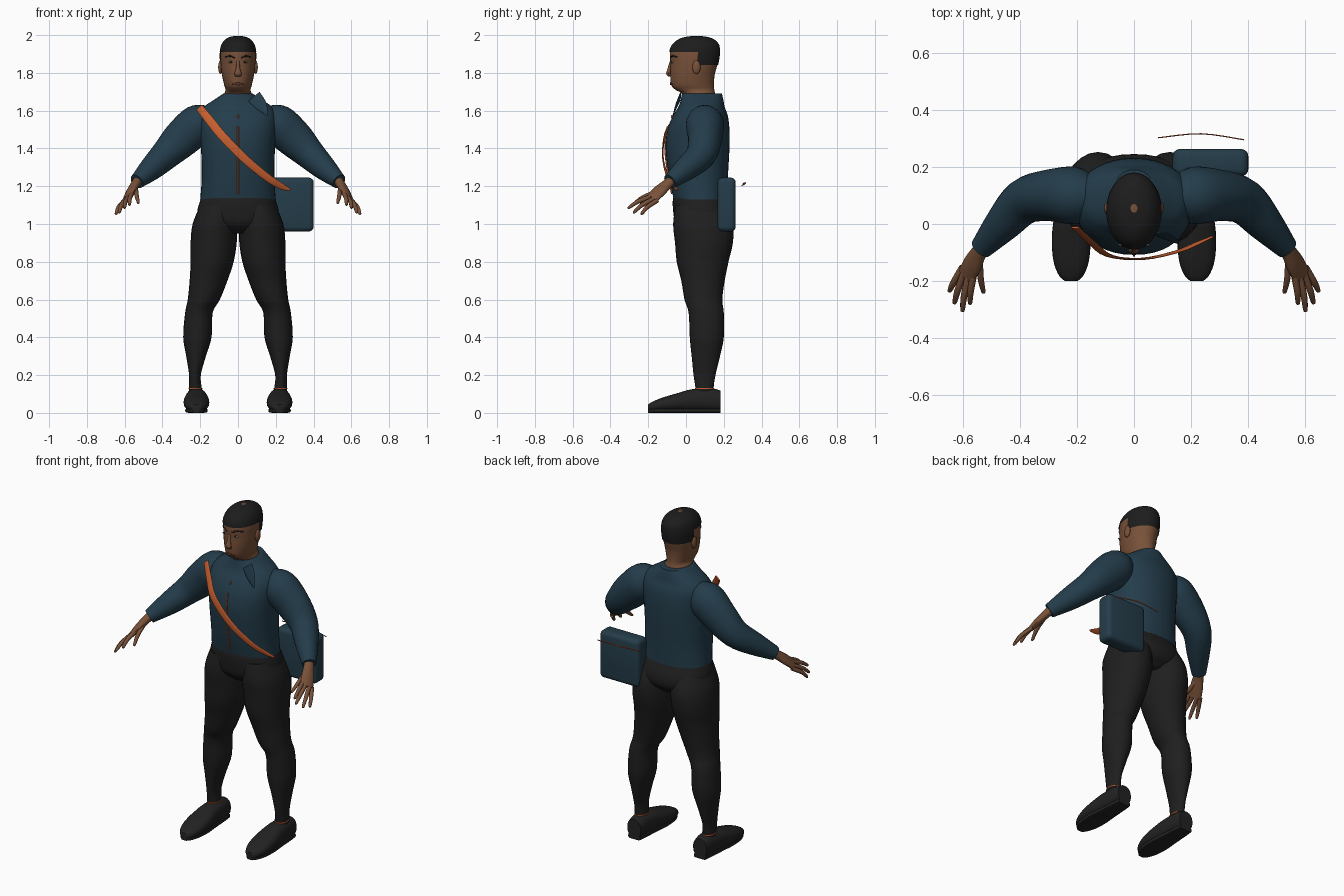
import bpy, bmesh, math
from mathutils import Vector


def colour(name, rgb):
    m = bpy.data.materials.new(name)
    m.diffuse_color = (*rgb, 1)
    return m


SKIN = colour("brown skin", (0.19, 0.083, 0.041))
LIPS = colour("dark lips", (0.10, 0.035, 0.022))
HAIR = colour("black hair", (0.012, 0.012, 0.012))
SHIRT = colour("deep teal cloth", (0.017, 0.046, 0.07))
BAG = colour("teal bag", (0.018, 0.046, 0.068))
PANTS = colour("charcoal cloth", (0.0135, 0.0135, 0.0135))
SHOE = colour("dark leather", (0.016, 0.016, 0.016))
ORANGE = colour("orange trim", (0.55, 0.11, 0.028))
WHITE = colour("eye white", (0.4, 0.32, 0.27))


def smooth_rows(rows, sub):
    """Catmull-Rom interpolation of (x, y, z, rx, ry) rows."""
    out = []
    for i in range(len(rows) - 1):
        p = [Vector(rows[max(0, min(len(rows) - 1, i + k))]) for k in (-1, 0, 1, 2)]
        for j in range(sub):
            t = j / sub
            out.append(0.5 * (2 * p[1] + (p[2] - p[0]) * t
                       + (2 * p[0] - 5 * p[1] + 4 * p[2] - p[3]) * t * t
                       + (3 * p[1] - p[0] - 3 * p[2] + p[3]) * t ** 3))
    return out + [Vector(rows[-1])]


def finish(name, bm, mat, angle=40):
    bmesh.ops.recalc_face_normals(bm, faces=bm.faces[:])
    me = bpy.data.meshes.new(name)
    bm.to_mesh(me)
    bm.free()
    me.materials.append(mat)
    ob = bpy.data.objects.new(name, me)
    bpy.context.collection.objects.link(ob)
    bpy.ops.object.select_all(action='DESELECT')
    ob.select_set(True)
    bpy.context.view_layer.objects.active = ob
    bpy.ops.object.shade_smooth_by_angle(angle=math.radians(angle))
    return ob


def loft(name, rows, mat, n=24, sub=4, axis=None, side=(1, 0, 0), power=1.0, s=1, keep=None):
    """Skin of elliptical rings along a path; s=-1 mirrors, keep filters faces."""
    bm = bmesh.new()
    rows = smooth_rows(rows, sub)
    pts = [Vector(r[:3]) for r in rows]
    rings = []
    for i, r in enumerate(rows):
        t = Vector(axis) if axis else (pts[min(i + 1, len(pts) - 1)] - pts[max(i - 1, 0)]).normalized()
        u = Vector(side)
        u = (u - t * u.dot(t)).normalized()
        v = t.cross(u)
        ring = []
        for k in range(n):
            a = 2 * math.pi * k / n
            c, d = math.cos(a), math.sin(a)
            c = math.copysign(abs(c) ** power, c)
            d = math.copysign(abs(d) ** power, d)
            q = pts[i] + u * c * r[3] + v * d * r[4]
            ring.append(bm.verts.new((q.x * s, q.y, q.z)))
        rings.append(ring)
    for a, b in zip(rings, rings[1:]):
        for k in range(n):
            bm.faces.new((a[k], a[(k + 1) % n], b[(k + 1) % n], b[k]))
    bm.faces.new(rings[0])
    bm.faces.new(rings[-1])
    if keep:
        gone = [f for f in bm.faces if not keep(f.calc_center_median())]
        bmesh.ops.delete(bm, geom=gone, context='FACES')
    return finish(name, bm, mat)


def ball(name, pos, size, mat, s=1):
    bm = bmesh.new()
    bmesh.ops.create_uvsphere(bm, u_segments=14, v_segments=9, radius=1)
    for v in bm.verts:
        v.co = Vector(((pos[0] + v.co.x * size[0]) * s, pos[1] + v.co.y * size[1], pos[2] + v.co.z * size[2]))
    return finish(name, bm, mat, 80)


Z, Y = (0, 0, 1), (0, -1, 0)

# Head and neck: z, front y, back y, half width
profile = [(1.60, -.01, .17, .085), (1.685, -.02, .155, .073), (1.71, -.055, .15, .066),
           (1.735, -.078, .148, .073), (1.79, -.083, .152, .085), (1.85, -.083, .168, .092),
           (1.91, -.085, .176, .093), (1.955, -.065, .168, .081), (1.985, -.02, .13, .052),
           (1.996, .04, .07, .012)]


def head_rows(g):
    return [(0, (f + b) / 2, z, w + g, (b - f) / 2 + g) for z, f, b, w in profile]


loft("head", head_rows(0), SKIN, n=32, axis=Z)
loft("hair", head_rows(.004), HAIR, n=48, sub=8, axis=Z,
     keep=lambda c: c.z > (1.84 if c.y > .065 else 1.91))


def face_y(x):
    return .042 - .126 * math.sqrt(1 - (x / .092) ** 2)


# Face
loft("nose", [(0, -.079, 1.865, .008, .006), (0, -.088, 1.825, .011, .009),
              (0, -.093, 1.795, .019, .012), (0, -.084, 1.78, .014, .008)], SKIN, n=12, axis=Z)
loft("mouth", [(x, face_y(x) + .002, 1.742 - abs(x) * .1, .004, .008 - abs(x) * .15)
               for x in (-.03, -.015, 0, .015, .03)], LIPS, n=8, side=Y)
for s in (-1, 1):
    loft("eyebrow", [(x, face_y(x), z, .004, .005)
                     for x, z in ((.016, 1.88), (.04, 1.89), (.066, 1.882))], HAIR, n=8, side=Y, s=s)
    ball("eye", (.038, face_y(.038) + .001, 1.858), (.015, .006, .006), WHITE, s)
    ball("pupil", (.038, face_y(.038) - .003, 1.858), (.007, .005, .006), HAIR, s)
    ball("ear", (.094, .055, 1.83), (.011, .022, .036), SKIN, s)

# Shirt body: z, front y, back y, half width
body = [(1.13, -.065, .218, .2), (1.25, -.09, .222, .192), (1.4, -.108, .23, .196),
        (1.5, -.098, .23, .205), (1.57, -.07, .222, .205), (1.62, -.04, .205, .18),
        (1.655, -.028, .198, .13), (1.69, -.022, .19, .078)]
loft("shirt_body", [(0, (f + b) / 2, z, w, (b - f) / 2) for z, f, b, w in body],
     SHIRT, n=40, axis=Z, power=.9)
loft("collar_flap", [(.085, -.03, 1.675, .038, .003), (.125, -.052, 1.625, .03, .003),
                     (.155, -.068, 1.575, .003, .003)], SHIRT, n=8, side=(.8, 0, .6))
loft("button_line", [(0, y, z, .004, .005) for y, z in
                     ((-.074, 1.16), (-.092, 1.25), (-.11, 1.4), (-.097, 1.515))], ORANGE, n=8)
ball("top_button", (0, -.073, 1.567), (.005, .006, .012), ORANGE)

# Trousers seat
loft("trouser_seat", [(0, .072, 1.16, .185, .13), (0, .075, 1.125, .2, .145),
                      (0, .088, 1.06, .215, .155), (0, .092, 1.0, .19, .145),
                      (0, .092, .95, .10, .09)], PANTS, n=36, axis=Z, power=.9)

for s in (-1, 1):
    # Sleeve
    loft("sleeve", [(.14, .10, 1.575, .06, .06), (.205, .10, 1.535, .1, .103),
                    (.30, .10, 1.45, .09, .1), (.385, .078, 1.365, .08, .08),
                    (.46, .0, 1.293, .064, .064), (.535, -.085, 1.225, .04, .04)],
         SHIRT, side=(0, 1, 0), s=s)
    # Hand
    across = (.68, .44, -.59)
    loft("palm", [(.52, -.065, 1.24, .03, .028), (.54, -.095, 1.215, .029, .024),
                  (.565, -.14, 1.175, .038, .021), (.587, -.182, 1.135, .038, .015)],
         SKIN, n=16, side=across, s=s)
    fingers = [("index_finger", (.562, -.185, 1.158), (.575, -.282, 1.10)),
               ("middle_finger", (.58, -.187, 1.143), (.602, -.308, 1.085)),
               ("ring_finger", (.597, -.178, 1.128), (.63, -.28, 1.06)),
               ("little_finger", (.607, -.163, 1.115), (.648, -.238, 1.052)),
               ("thumb", (.54, -.12, 1.19), (.527, -.243, 1.11))]
    for name, a, b in fingers:
        a, b = Vector(a), Vector(b)
        m = a.lerp(b, .5) + Vector((.004, -.004, .006))
        loft(name, [(*(a - (b - a) * .15), .012, .012), (*m, .0115, .0115),
                    (*a.lerp(b, .93), .008, .008), (*b, .003, .003)],
             SKIN, n=10, side=across, s=s)
    # Trouser leg
    loft("trouser_leg", [(.105, .075, 1.10, .095, .13), (.122, .09, 1.0, .118, .158),
                         (.129, .095, .9, .122, .153), (.137, .088, .8, .114, .137),
                         (.156, .09, .7, .1, .115), (.181, .092, .6, .085, .1),
                         (.207, .107, .53, .073, .093), (.215, .11, .4, .075, .09),
                         (.222, .105, .3, .052, .075), (.228, .098, .2, .031, .058),
                         (.226, .098, .13, .034, .048), (.224, .098, .08, .034, .048)],
         PANTS, axis=Z, s=s)
    loft("ankle_trim", [(.226, .098, .127, .037, .051), (.226, .098, .133, .037, .051)],
         ORANGE, sub=1, axis=Z, s=s)
    # Shoe: y, half width, top height
    last = [(.182, .045, .115), (.13, .052, .128), (.03, .06, .122), (-.05, .068, .1),
            (-.13, .062, .076), (-.18, .043, .055), (-.2, .022, .042)]
    loft("shoe", [(.22, y, h / 2 + .006, w, h / 2 - .003) for y, w, h in last],
         SHOE, axis=Y, power=.85, s=s)
    loft("sole", [(.22, y, .0125, w * .88, .0125) for y, w, h in last],
         SHOE, n=16, axis=Y, power=.4, s=s)

# Shoulder bag with rounded edges
bm = bmesh.new()
bmesh.ops.create_cube(bm, size=1)
for v in bm.verts:
    v.co = (.268 + v.co.x * .265, .215 + v.co.y * .096, 1.103 + v.co.z * .285)
bmesh.ops.bevel(bm, geom=bm.edges[:], offset=.026, segments=4, profile=.5, affect='EDGES')
finish("bag", bm, BAG)
loft("bag_cord", [(.085, .302, 1.215, .003, .002), (.235, .316, 1.217, .004, .002),
                  (.385, .295, 1.203, .003, .002)], ORANGE, n=8, side=Z)

# Diagonal strap across the chest
loft("strap", [(-.205, -.012, 1.617, .02, .004), (-.15, -.064, 1.548, .023, .004),
               (-.085, -.112, 1.468, .023, .004), (.03, -.122, 1.35, .022, .004),
               (.15, -.097, 1.25, .02, .004), (.225, -.066, 1.202, .017, .004),
               (.275, -.045, 1.18, .007, .004)], ORANGE, n=10, side=(.7, 0, .7))
